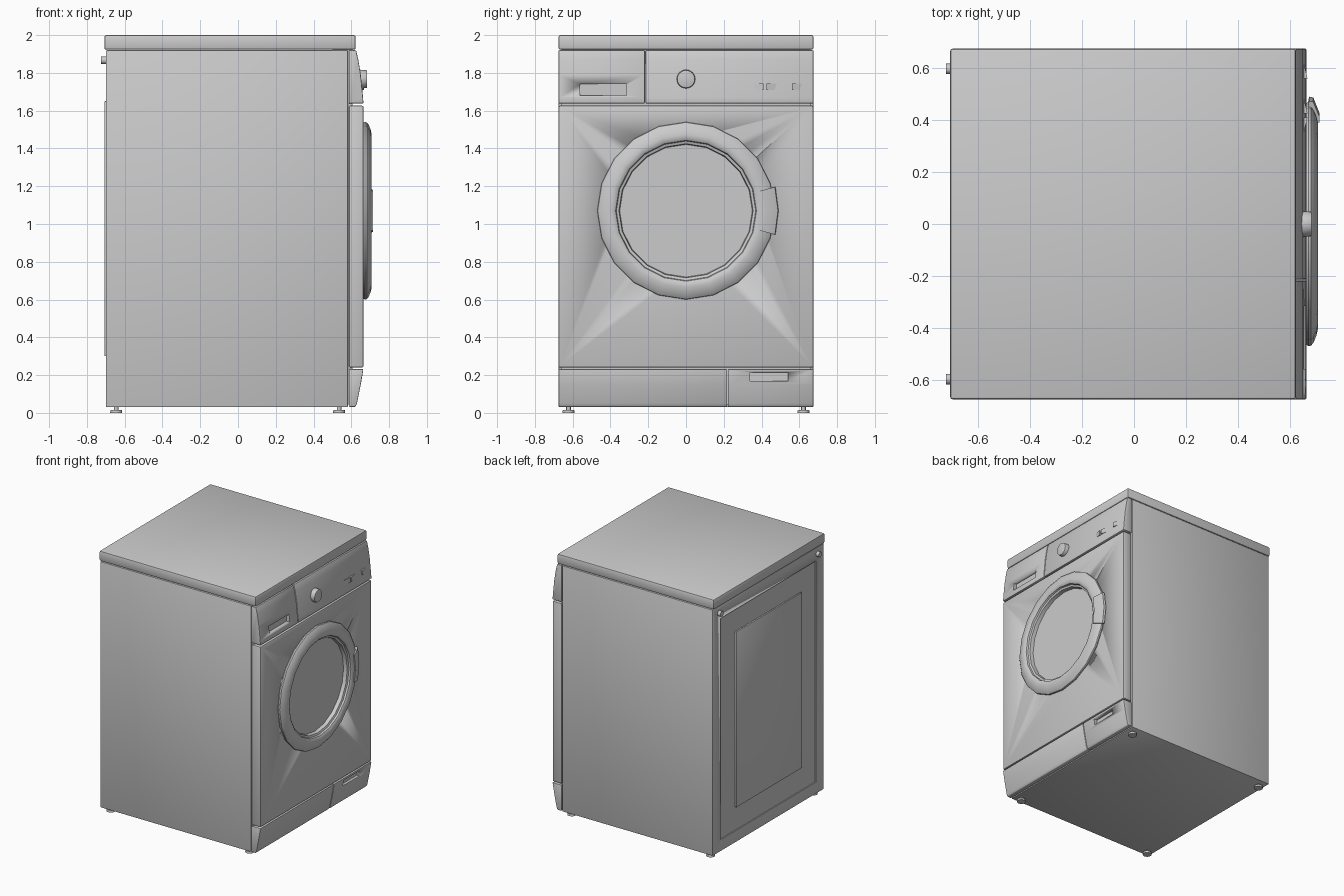
import bpy, bmesh
from math import radians, cos, sin, pi
from mathutils import Matrix

old = bpy.data.objects.get("Cube")
if old:
    bpy.data.objects.remove(old, do_unlink=True)

grey = bpy.data.materials.new("light grey")
grey.use_nodes = True
GREY = (0.6, 0.6, 0.6, 1)
grey.diffuse_color = GREY
grey.node_tree.nodes["Principled BSDF"].inputs["Base Color"].default_value = GREY


def finish(name, bm, bevel=0, smooth=35):
    """Turn a bmesh into a named, shaded object with optional rounded edges."""
    bmesh.ops.recalc_face_normals(bm, faces=bm.faces)
    mesh = bpy.data.meshes.new(name)
    bm.to_mesh(mesh)
    bm.free()
    mesh.materials.append(grey)
    ob = bpy.data.objects.new(name, mesh)
    bpy.context.collection.objects.link(ob)
    bpy.ops.object.select_all(action='DESELECT')
    ob.select_set(True)
    bpy.context.view_layer.objects.active = ob
    if bevel:
        mod = ob.modifiers.new("round", 'BEVEL')
        mod.width = bevel
        mod.segments = 2
        mod.limit_method = 'ANGLE'
        mod.angle_limit = radians(40)
        bpy.ops.object.modifier_apply(modifier=mod.name)
    bpy.ops.object.shade_smooth_by_angle(angle=radians(smooth))
    return ob


def box(name, x, y, z, bevel=0):
    bm = bmesh.new()
    bmesh.ops.create_cube(bm, size=1)
    for v in bm.verts:
        v.co = [lo + (c + 0.5) * (hi - lo) for c, (lo, hi) in zip(v.co, (x, y, z))]
    return finish(name, bm, bevel)


def prism(name, points, axis, lo, hi, bevel=0):
    """Extrude (x, other) points along y or z."""
    bm = bmesh.new()
    place = (lambda a, b, t: (a, t, b)) if axis == 'y' else (lambda a, b, t: (a, b, t))
    ends = [[bm.verts.new(place(a, b, t)) for a, b in points] for t in (lo, hi)]
    for end in ends:
        bm.faces.new(end)
    for i in range(len(points)):
        j = (i + 1) % len(points)
        bm.faces.new((ends[0][i], ends[0][j], ends[1][j], ends[1][i]))
    return finish(name, bm, bevel)


def cylinder(name, start, end, r1, r2, sides=24, axis='x', bevel=0):
    bm = bmesh.new()
    bmesh.ops.create_cone(bm, cap_ends=True, segments=sides, radius1=r1, radius2=r2, depth=1)
    a, b = start, end
    length = b[0] - a[0] if axis == 'x' else b[2] - a[2]
    turn = Matrix.Rotation(pi / 2, 4, 'Y') if axis == 'x' else Matrix.Identity(4)
    centre = [(p + q) / 2 for p, q in zip(a, b)]
    bm.transform(Matrix.Translation(centre) @ turn @ Matrix.Diagonal((1, 1, length, 1)))
    return finish(name, bm, bevel)


def door_sweep(name, profile, angles, closed):
    """Sweep (radius, x) points around the door axis."""
    bm = bmesh.new()
    rings = [[bm.verts.new((x, r * cos(a), DOOR_Z + r * sin(a))) for r, x in profile]
             for a in angles]
    n = len(profile)
    for i in range(len(rings) if closed else len(rings) - 1):
        p, q = rings[i], rings[(i + 1) % len(rings)]
        for k in range(n):
            m = (k + 1) % n
            bm.faces.new((p[k], p[m], q[m], q[k]))
    if not closed:
        bm.faces.new(rings[0])
        bm.faces.new(rings[-1])
    return finish(name, bm)


def cut(ob, cutter):
    mod = ob.modifiers.new("cut", 'BOOLEAN')
    mod.operation = 'DIFFERENCE'
    mod.solver = 'EXACT'
    mod.object = cutter
    bpy.context.view_layer.objects.active = ob
    bpy.ops.object.modifier_apply(modifier=mod.name)
    bpy.data.objects.remove(cutter, do_unlink=True)


W = 0.675       # half width of the cabinet
DOOR_Z = 1.07
BACK = 0.587    # rear plane of the front panels

# Cabinet with a shallow recessed rear field
cabinet = box("cabinet", (-0.70, 0.582), (-W, W), (0.03, 1.92), 0.006)
cut(cabinet, box("rear_cutter", (-0.8, -0.692), (-0.58, 0.58), (0.12, 1.82)))
box("rear_panel", (-0.695, -0.708), (-0.40, 0.40), (0.30, 1.65), 0.004)
box("front_core", (0.5, 0.605), (-0.66, 0.66), (0.045, 1.93))
box("top_lid", (-0.708, 0.623), (-W, W), (1.923, 2.0), 0.01)

# Middle front panel with the door opening
front = box("front_panel", (BACK, 0.665), (-W, W), (0.24, 1.627), 0.01)
cut(front, cylinder("door_cutter", (0.64, 0, DOOR_Z), (0.8, 0, DOOR_Z), 0.362, 0.362, 40))

# Control fascia, split into drawer and control side
fascia = [(BACK, 1.638), (0.664, 1.638), (0.662, 1.67), (0.650, 1.79),
          (0.637, 1.87), (0.625, 1.92), (BACK, 1.92)]
drawer = prism("detergent_drawer", fascia, 'y', -W, -0.218, 0.005)
cut(drawer, box("drawer_cutter", (0.632, 0.8), (-0.56, -0.315), (1.68, 1.74)))
prism("control_panel", fascia, 'y', -0.214, W, 0.005)

# Kick plate, split beside the filter cover
kick = [(BACK, 0.032), (0.622, 0.032), (0.630, 0.05), (0.650, 0.15),
        (0.664, 0.232), (BACK, 0.232)]
prism("kick_plate", kick, 'y', -W, 0.218, 0.005)
cover = prism("filter_cover", kick, 'y', 0.222, W, 0.005)
cut(cover, box("cover_cutter", (0.632, 0.8), (0.34, 0.54), (0.17, 0.215)))

# Dial and wedge-shaped buttons
cylinder("dial", (0.63, 0, 1.767), (0.684, 0, 1.767), 0.051, 0.047, 24, bevel=0.003)
for i, (flush, raised) in enumerate([(0.355, 0.41), (0.48, 0.425), (0.615, 0.56)]):
    prism(f"button_{i + 1}", [(0.64, flush), (0.655, flush), (0.668, raised), (0.64, raised)],
          'z', 1.71, 1.745)

# Round door: rim, glass and grip
steps = [pi / 2 + 2 * pi * i / 20 for i in range(20)]
rim = [(0.462, 0.655), (0.47, 0.672), (0.468, 0.682), (0.455, 0.692), (0.43, 0.702),
       (0.405, 0.708), (0.385, 0.706), (0.373, 0.698), (0.369, 0.685), (0.355, 0.68),
       (0.350, 0.645)]
door_sweep("door_rim", rim, steps, True)
cylinder("door_glass", (0.638, 0, DOOR_Z), (0.652, 0, DOOR_Z), 0.355, 0.355, 40)
grip = [(0.405, 0.68), (0.405, 0.715), (0.425, 0.715), (0.487, 0.690), (0.49, 0.674), (0.47, 0.67)]
door_sweep("door_grip", grip, [radians(a) for a in (-15, 0, 15)], False)

# Feet and rear water inlets
for side, y in (("right", -1), ("left", 1)):
    for end, x in (("front", 0.535), ("rear", -0.645)):
        fy = 0.622 * y
        cylinder(f"{end}_{side}_foot", (x, fy, 0), (x, fy, 0.016), 0.032, 0.030, 16, 'z')
        cylinder(f"{end}_{side}_foot_stem", (x, fy, 0.01), (x, fy, 0.04), 0.012, 0.012, 12, 'z')
    cylinder(f"{side}_water_inlet", (-0.724, 0.597 * y, 1.867), (-0.69, 0.597 * y, 1.867),
             0.02, 0.02, 16)
